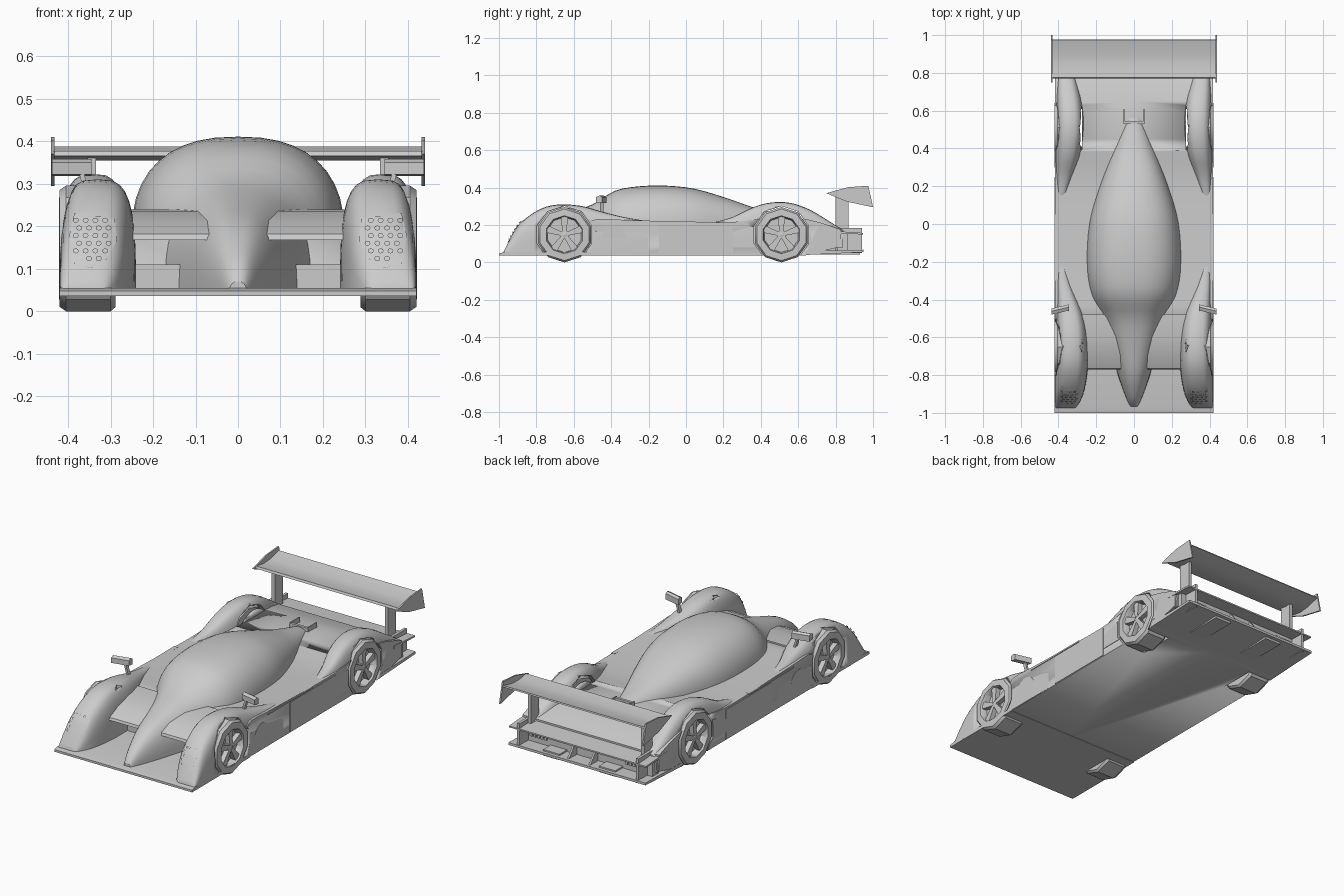
import bpy, bmesh, math
from mathutils import Vector
from mathutils.bvhtree import BVHTree

if "Cube" in bpy.data.objects:
    bpy.data.objects.remove(bpy.data.objects["Cube"])


def make(name, verts, faces, mirror=False):
    me = bpy.data.meshes.new(name)
    me.from_pydata([tuple(v) for v in verts], [], faces)
    bm = bmesh.new()
    bm.from_mesh(me)
    bmesh.ops.recalc_face_normals(bm, faces=bm.faces)
    bm.to_mesh(me)
    bm.free()
    ob = bpy.data.objects.new(name, me)
    bpy.context.collection.objects.link(ob)
    if mirror:
        ob.modifiers.new("mirror", "MIRROR")
    return ob


def loft(name, rings, mirror=False):
    """Skin closed rings of equal length and cap both ends."""
    n = len(rings[0])
    faces = [[i * n + j, i * n + (j + 1) % n, (i + 1) * n + (j + 1) % n, (i + 1) * n + j]
             for i in range(len(rings) - 1) for j in range(n)]
    faces += [list(range(n)), [(len(rings) - 1) * n + j for j in range(n)]]
    return make(name, [p for r in rings for p in r], faces, mirror)


def extrude_x(name, profile, x0, x1, mirror=False):
    """Extrude a (y, z) outline across x."""
    return loft(name, [[(x, y, z) for y, z in profile] for x in (x0, x1)], mirror)


def box(name, x, y, z, mirror=False):
    return extrude_x(name, [(y[0], z[0]), (y[1], z[0]), (y[1], z[1]), (y[0], z[1])], x[0], x[1], mirror)


def smooth_rows(rows, sub=3):
    """Catmull-Rom interpolation of table rows."""
    out = []
    for i in range(len(rows) - 1):
        a, b, c, d = (rows[min(max(k, 0), len(rows) - 1)] for k in (i - 1, i, i + 1, i + 2))
        for s in range(sub):
            t = s / sub
            out.append([.5 * (2 * q + (r - p) * t + (2 * p - 5 * q + 4 * r - u) * t * t
                              + (3 * q - p - 3 * r + u) * t ** 3) for p, q, r, u in zip(a, b, c, d)])
    return out + [list(rows[-1])]


def arch(y, x0, x1, zb, zt, n, seg=16):
    """Super-elliptic arch cross-section."""
    pts = []
    for i in range(seg + 1):
        t = math.pi * i / seg
        c, s = math.cos(t), max(math.sin(t), 0)
        pts.append(((x0 + x1) / 2 + (x1 - x0) / 2 * math.copysign(abs(c) ** (2 / n), c), y,
                    zb + (zt - zb) * s ** (2 / n)))
    return pts


def lathe_x(name, prof, cy, cz, sides, mirror=False):
    """Revolve (x, radius) pairs around an axis along x."""
    return loft(name, [[(x, cy + r * math.cos(2 * math.pi * (k + .5) / sides),
                         cz + r * math.sin(2 * math.pi * (k + .5) / sides)) for k in range(sides)]
                       for x, r in prof], mirror)


# Nose and canopy: y, half width, base z, top z
spine = [(-.965, .02, .045, .07), (-.92, .042, .045, .125), (-.8, .085, .045, .205),
         (-.65, .13, .045, .258), (-.5, .178, .08, .31), (-.38, .228, .15, .383),
         (-.25, .248, .18, .407), (-.1, .248, .18, .41), (.05, .228, .18, .393),
         (.22, .175, .18, .343), (.38, .115, .18, .288), (.56, .05, .18, .245)]
loft("canopy_and_nose", [arch(y, -w, w, b, t, 2.4, 20) for y, w, b, t in smooth_rows(spine)])

# Central body, half profile mirrored
deck = smooth_rows([(-.52, .2), (-.48, .232), (-.3, .226), (0, .218), (.25, .216), (.45, .238),
                    (.65, .23), (.83, .175)])
body = extrude_x("main_body", [(-.52, .038), *deck, (.83, .085), (.64, .038)], 0, .417)

# Fenders: y, inner x, outer x, top z
front_rows = [(-.975, .31, .417, .058), (-.94, .285, .42, .125), (-.88, .262, .42, .215),
              (-.78, .245, .42, .285), (-.68, .24, .42, .31), (-.56, .245, .42, .302),
              (-.45, .27, .42, .272), (-.33, .32, .42, .242), (-.2, .36, .418, .22)]
rear_rows = [(.15, .35, .417, .215), (.25, .32, .419, .243), (.36, .282, .42, .296),
             (.46, .264, .42, .321), (.56, .26, .42, .318), (.66, .272, .418, .283),
             (.75, .295, .414, .23), (.84, .315, .41, .172)]
front = loft("front_fender", [arch(y, a, b, .04, t, 3.4) for y, a, b, t in smooth_rows(front_rows)])
rear = loft("rear_fender", [arch(y, a, b, .08, t, 3.2) for y, a, b, t in smooth_rows(rear_rows)])

# Headlight panel and lamps, laid on the fender nose
tree = BVHTree.FromPolygons([v.co for v in front.data.vertices], [p.vertices for p in front.data.polygons])


def on_fender(x, z, lift):
    co, no, _, _ = tree.ray_cast(Vector((x, -2, z)), Vector((0, 1, 0)))
    return co + Vector((0, -lift, lift * .6))


outline = [(.29, .215), (.33, .222), (.385, .23), (.398, .175), (.385, .11), (.345, .1), (.31, .12), (.285, .165)]
mid = (.34, .165)
rings = [[on_fender(mid[0] + (x - mid[0]) * f, mid[1] + (z - mid[1]) * f, .003) for x, z in outline]
         for f in (1, .66, .33)]
loft("headlight_panel", rings, True)
lv, lf = [], []
for r in range(6):
    for c in range(4):
        x, z = .305 + c * .023 + (r % 2) * .008, .12 + r * .018
        if r == 0 and c in (0, 3):
            continue
        base = len(lv)
        lv += [on_fender(x + .007 * math.cos(k * math.pi / 4), z + .006 * math.sin(k * math.pi / 4), .007)
               for k in range(8)]
        lf.append(list(range(base, base + 8)))
make("headlight_lamps", lv, lf, True)

# Wheels with recessed rims and five spokes, plus arch cutters
for tag, cy, parts in (("front", -.65, (body, front)), ("rear", .51, (body, rear))):
    cz, R = .148, .148
    cut = lathe_x(tag + "_arch_cutter", [(.275, .153), (.5, .153)], cy, cz, 10)
    cut.hide_render = True
    cut.hide_viewport = False
    cut.display_type = "WIRE"
    for ob in parts:
        m = ob.modifiers.new(tag + "_arch", "BOOLEAN")
        m.operation, m.object, m.solver = "DIFFERENCE", cut, "EXACT"
    lathe_x(tag + "_tyre", [(.288, .03), (.288, .138), (.3, R), (.405, R), (.42, .138), (.422, .102),
                            (.415, .098), (.385, .094), (.385, .01)], cy, cz, 10, True)
    lathe_x(tag + "_hub", [(.38, .024), (.405, .024), (.412, .012)], cy, cz, 10, True)
    sv, sf = [], []
    for k in range(5):
        a = math.pi / 2 + k * 2 * math.pi / 5
        u, v = Vector((0, math.cos(a), math.sin(a))), Vector((0, -math.sin(a), math.cos(a)))
        b = len(sv)
        for x in (.387, .413):
            sv += [Vector((x, cy, cz)) + u * r + v * s
                   for r, s in ((.012, -.01), (.098, -.02), (.098, .02), (.012, .01))]
        sf += [[b + i for i in f] for f in ((0, 1, 2, 3), (4, 5, 6, 7), (0, 1, 5, 4), (1, 2, 6, 5),
                                            (2, 3, 7, 6), (3, 0, 4, 7))]
    make(tag + "_spokes", sv, sf, True)
for ob in (body, front, rear):
    ob.modifiers.new("mirror", "MIRROR")

# Front splitter and the bridge vanes between nose and fenders
extrude_x("front_splitter", [(-1, .036), (-1, .048), (-.97, .055), (-.5, .055), (-.5, .036)], -.42, .42)
extrude_x("front_bridge", [(-.77, .168), (-.765, .182), (-.7, .212), (-.6, .236), (-.48, .24), (-.48, .2), (-.62, .18)],
          .06, .28, True)
box("duct_floor", (.05, .26), (-.62, -.5), (.05, .11), True)

# Side panels, slot and roundel
box("side_panel", (.4, .4205), (-.145, .25), (.042, .205), True)
box("side_trim", (.4, .421), (-.34, .05), (.21, .218), True)
lathe_x("side_roundel", [(.41, .07), (.419, .07)], -.385, .115, 20, True)

# Mirrors on stalks
loft("mirror_housing", [[(x, y0 + a, z) for a, z in ((-.018, .322), (-.018, .35), (0, .358), (.014, .35), (.014, .318))]
                        for x, y0 in ((.345, -.44), (.438, -.462))], True)
loft("mirror_stalk", [[(x + a, -.45 + b, z) for a, b in ((-.006, -.01), (.006, -.01), (.006, .01), (-.006, .01))]
                      for x, z in ((.35, .26), (.37, .33))], True)

# Spine bracket behind the canopy
box("spine_bracket_side", (.05, .056), (.53, .61), (.22, .262), True)
box("spine_bracket_bar", (-.05, .05), (.53, .545), (.22, .258))

# Tail shelves, fences, underside boxes and lamps
extrude_x("tail_upper_shelf", [(.76, .155), (.76, .17), (.945, .158), (.945, .15)], -.418, .418)
extrude_x("tail_lower_shelf", [(.64, .04), (.64, .06), (.95, .068), (.95, .055)], -.418, .418)
box("tail_panel", (-.4, .4), (.81, .865), (.062, .155))
box("tail_fence", (.355, .37), (.8, .942), (.05, .185), True)
box("diffuser_box", (.12, .22), (.72, .93), (.042, .075), True)
extrude_x("diffuser_strake", [(.865, .06), (.865, .15), (.94, .06)], .06, .07, True)
for r in range(2):
    for c in range(5):
        box("tail_lamp", (.24 + c * .022, .255 + c * .022), (.86, .872), (.095 + r * .022, .11 + r * .022), True)

# Rear wing with end plates and pylons
extrude_x("rear_wing", [(.77, .366), (.775, .378), (.84, .367), (.9, .37), (.975, .388), (.978, .381),
                        (.9, .36), (.84, .355)], -.435, .435)
extrude_x("wing_end_plate", [(.75, .37), (.865, .402), (.975, .41), (1.0, .295), (.86, .325)], .432, .44, True)
box("wing_pylon", (.335, .355), (.8, .87), (.15, .362), True)

# Smooth shading with sharp edges kept
for ob in bpy.context.scene.objects:
    ob.select_set(ob.type == "MESH")
bpy.context.view_layer.objects.active = body
bpy.ops.object.shade_smooth_by_angle(angle=math.radians(32))
